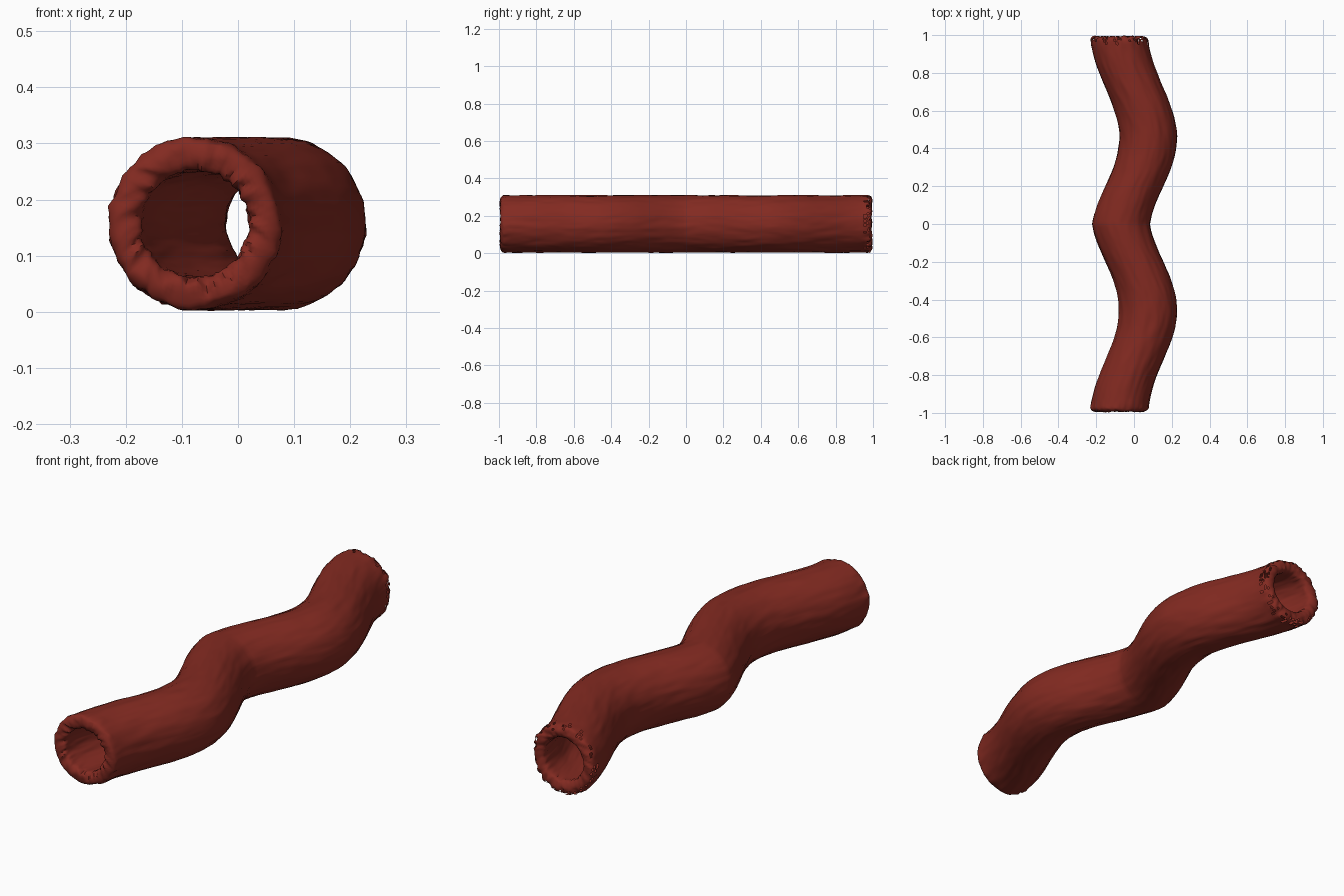
import bpy, bmesh, math, random
from mathutils import Vector, noise

if "Cube" in bpy.data.objects:
    bpy.data.objects.remove(bpy.data.objects["Cube"])

random.seed(4)
SEG, STEPS = 96, 120
R_OUT, R_IN, Z_MID = 0.153, 0.096, 0.157

# Sideways drift of the tube centre from either end (0) to the middle crease (1)
BEND = [(0, -.082), (.1, -.067), (.2, -.033), (.3, .012), (.4, .053), (.5, .075),
        (.58, .077), (.7, .048), (.8, .002), (.9, -.044), (1, -.074)]


def bend(t):
    t = min(max(t, 0), 1)
    for (a, xa), (b, xb) in zip(BEND, BEND[1:]):
        if t <= b:
            return xa + (xb - xa) * (t - a) / (b - a)


def centre(y):
    # the two halves mirror each other; averaging rounds the bends
    return sum(bend(1 - abs(y) + d * .02) for d in range(-3, 4)) / 7


# Closed wall profile (y, radius): outside, rounded rear rim, inside, rounded front rim
outer = [(-.965 + 1.93 * i / STEPS, R_OUT) for i in range(STEPS + 1)]
inner = [(y, R_IN) for y, r in reversed(outer)]
mid, half = (R_OUT + R_IN) / 2, (R_OUT - R_IN) / 2


def rim(side):
    pts = []
    for k in range(1, 12):
        a = math.pi * k / 12
        pts.append((side * (.965 + .028 * math.sin(a) ** .7), mid + side * half * math.cos(a)))
    return pts


profile = outer + rim(1) + inner + rim(-1)

bm = bmesh.new()
rings = []
for y, r in profile:
    ring = []
    for s in range(SEG):
        a = 2 * math.pi * s / SEG
        c, n = math.cos(a), math.sin(a)
        # long shallow ripples on the walls, finer lumps on the rims
        rough = .003 * noise.noise(Vector((c * 5, y * 7, n * 5 + r * 20)))
        rough += .002 * noise.noise(Vector((c * 11, y * 14, n * 11 + r * 20)))
        end = min(1, max(0, (abs(y) - .93) / .05))
        lump = .008 * end * noise.noise(Vector((c * 8, y * 25, n * 8 + r * 40)))
        rr = r + rough + lump
        ring.append(bm.verts.new((centre(y) + rr * c, y + lump, Z_MID + rr * n)))
    rings.append(ring)
for i in range(len(rings)):
    p, q = rings[i], rings[(i + 1) % len(rings)]
    for s in range(SEG):
        t = (s + 1) % SEG
        bm.faces.new((p[s], p[t], q[t], q[s]))
bmesh.ops.recalc_face_normals(bm, faces=bm.faces)

# Crumbled rear edge: small pits through the outer skin
pits = []
for f in bm.faces:
    m = f.calc_center_median()
    r = math.hypot(m.x - centre(m.y), m.z - Z_MID)
    if m.y > .945 and r > mid + .012 and random.random() < .16:
        pits.append(f)
bmesh.ops.delete(bm, geom=pits, context='FACES')

me = bpy.data.meshes.new("wavy_tube")
bm.to_mesh(me)
bm.free()
tube = bpy.data.objects.new("wavy_tube", me)
bpy.context.collection.objects.link(tube)

mat = bpy.data.materials.new("brick_red")
mat.diffuse_color = (.225, .023, .015, 1)
mat.use_nodes = True
mat.node_tree.nodes["Principled BSDF"].inputs["Base Color"].default_value = mat.diffuse_color
me.materials.append(mat)

bpy.context.view_layer.objects.active = tube
tube.select_set(True)
bpy.ops.object.shade_smooth_by_angle(angle=math.radians(50))
